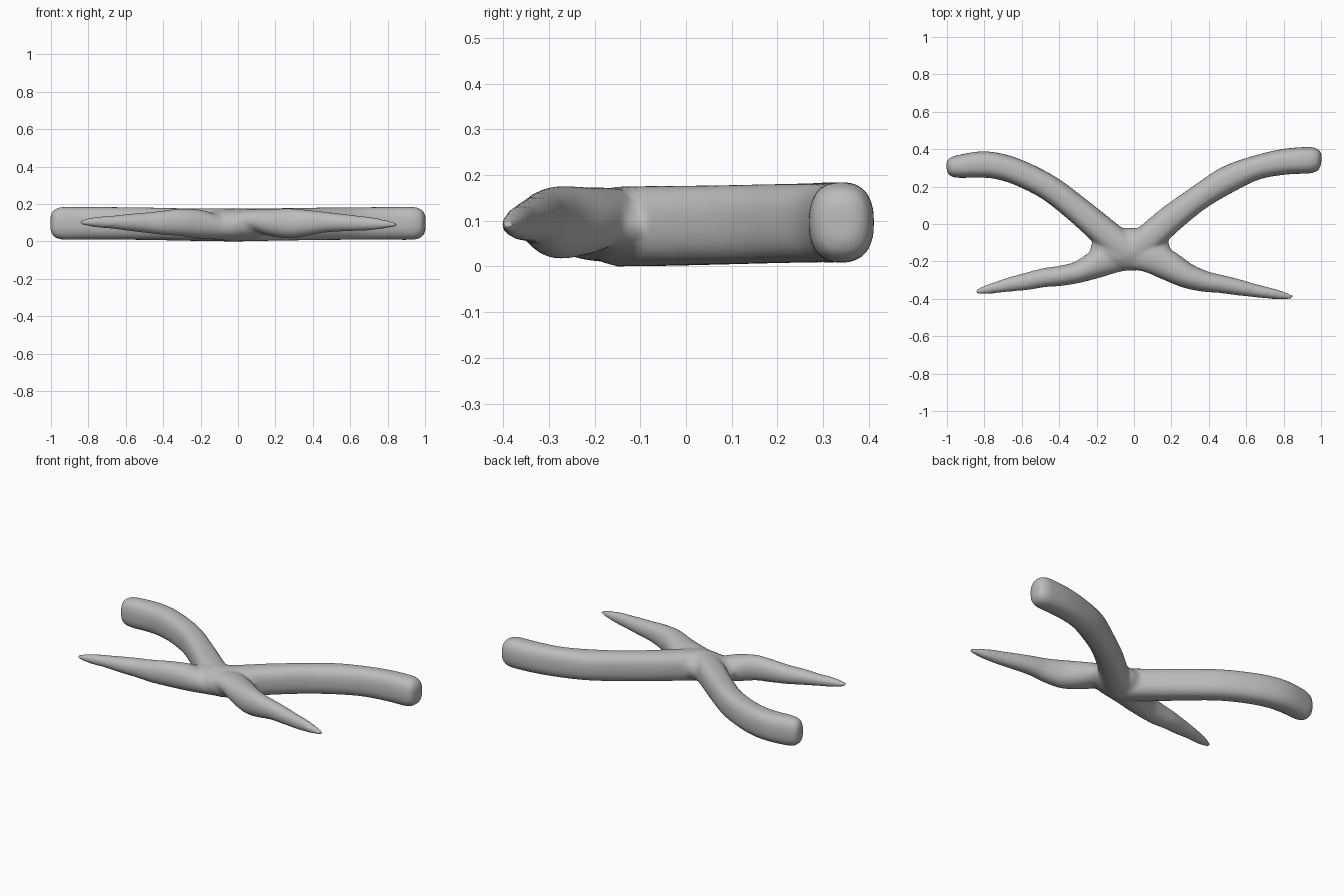
import bpy, bmesh, math
from mathutils import Vector

old = bpy.data.objects.get("Cube")
if old:
    bpy.data.objects.remove(old, do_unlink=True)

# One plain grey
grey = bpy.data.materials.new("Plain grey")
grey.use_nodes = True
COLOUR = (0.5, 0.5, 0.5, 1)
grey.diffuse_color = COLOUR
grey.node_tree.nodes["Principled BSDF"].inputs["Base Color"].default_value = COLOUR

SIDES = 28
STEPS = 6


def spline(p0, p1, p2, p3, t):
    """Catmull-Rom blend of section values."""
    return [0.5 * (2 * b + (c - a) * t + (2 * a - 5 * b + 4 * c - d) * t * t
                   + (3 * b - a - 3 * c + d) * t ** 3)
            for a, b, c, d in zip(p0, p1, p2, p3)]


def limb(bm, sections, power):
    """Loft a tube through (x, y, z, half width, half height) sections."""
    s = [sections[0]] + sections + [sections[-1]]
    path = [spline(*s[i:i + 4], k / STEPS)
            for i in range(len(s) - 3) for k in range(STEPS)]
    path.append(list(sections[-1]))
    rings = []
    for i, (x, y, z, w, h) in enumerate(path):
        a, b = path[max(i - 1, 0)], path[min(i + 1, len(path) - 1)]
        across = Vector((a[1] - b[1], b[0] - a[0], 0)).normalized()
        ring = []
        for k in range(SIDES):
            ang = 2 * math.pi * k / SIDES
            c, n = math.cos(ang), math.sin(ang)
            u = math.copysign(abs(c) ** (2 / power), c) * max(w, 0.004)
            v = math.copysign(abs(n) ** (2 / power), n) * max(h, 0.004)
            ring.append(bm.verts.new(Vector((x, y, z + v)) + across * u))
        rings.append(ring)
    for r, q in zip(rings, rings[1:]):
        for k in range(SIDES):
            j = (k + 1) % SIDES
            bm.faces.new((r[k], r[j], q[j], q[k]))
    bm.faces.new(rings[0][::-1])
    bm.faces.new(rings[-1])


bm = bmesh.new()

# Thick back arms with blunt rounded ends
limb(bm, [(-0.02, -0.15, 0.088, 0.075, 0.088), (0.08, -0.075, 0.089, 0.078, 0.088),
          (0.2, 0.03, 0.091, 0.074, 0.087), (0.35, 0.143, 0.093, 0.068, 0.087),
          (0.5, 0.237, 0.095, 0.073, 0.087), (0.65, 0.300, 0.096, 0.065, 0.087),
          (0.8, 0.332, 0.097, 0.069, 0.088), (0.93, 0.341, 0.097, 0.071, 0.088),
          (0.97, 0.341, 0.097, 0.064, 0.080), (0.99, 0.340, 0.097, 0.052, 0.066),
          (1.002, 0.339, 0.097, 0.025, 0.040)], 2.5)
limb(bm, [(-0.02, -0.15, 0.088, 0.075, 0.088), (-0.14, -0.06, 0.089, 0.078, 0.088),
          (-0.3, 0.075, 0.091, 0.072, 0.087), (-0.45, 0.190, 0.094, 0.069, 0.087),
          (-0.6, 0.268, 0.096, 0.069, 0.087), (-0.72, 0.308, 0.097, 0.070, 0.088),
          (-0.82, 0.318, 0.097, 0.070, 0.088), (-0.93, 0.308, 0.097, 0.062, 0.088),
          (-0.97, 0.305, 0.097, 0.054, 0.080), (-0.99, 0.304, 0.097, 0.044, 0.066),
          (-1.002, 0.303, 0.097, 0.022, 0.040)], 2.5)

# Slender tapering front arms, slightly lumpy
limb(bm, [(0.02, -0.14, 0.080, 0.10, 0.070), (-0.1, -0.175, 0.078, 0.085, 0.068),
          (-0.2, -0.215, 0.092, 0.075, 0.077), (-0.3, -0.258, 0.102, 0.058, 0.074),
          (-0.4, -0.278, 0.100, 0.054, 0.065), (-0.48, -0.287, 0.100, 0.051, 0.056),
          (-0.58, -0.308, 0.102, 0.046, 0.046), (-0.68, -0.326, 0.103, 0.037, 0.034),
          (-0.73, -0.338, 0.103, 0.031, 0.031), (-0.79, -0.351, 0.103, 0.024, 0.023),
          (-0.848, -0.364, 0.102, 0.010, 0.009)], 2.1)
limb(bm, [(-0.03, -0.14, 0.095, 0.10, 0.070), (0.08, -0.175, 0.113, 0.085, 0.060),
          (0.17, -0.215, 0.102, 0.082, 0.072), (0.28, -0.275, 0.097, 0.068, 0.080),
          (0.38, -0.307, 0.100, 0.056, 0.068), (0.46, -0.320, 0.103, 0.049, 0.056),
          (0.55, -0.337, 0.101, 0.044, 0.048), (0.65, -0.357, 0.097, 0.035, 0.040),
          (0.72, -0.369, 0.095, 0.030, 0.034), (0.79, -0.381, 0.092, 0.023, 0.022),
          (0.85, -0.390, 0.090, 0.010, 0.009)], 2.1)

# Central hub that webs the four arms together
hub = bmesh.ops.create_uvsphere(bm, u_segments=32, v_segments=16, radius=1)["verts"]
for v in hub:
    v.co = Vector((v.co.x * 0.215 - 0.02, v.co.y * 0.115 - 0.135, v.co.z * 0.084 + 0.09))

bmesh.ops.recalc_face_normals(bm, faces=bm.faces)
mesh = bpy.data.meshes.new("crossed_arms")
bm.to_mesh(mesh)
bm.free()
body = bpy.data.objects.new("crossed_arms", mesh)
bpy.context.collection.objects.link(body)
mesh.materials.append(grey)

# Fuse everything into one soft skin
remesh = body.modifiers.new("Fuse", "REMESH")
remesh.mode = "VOXEL"
remesh.voxel_size = 0.01
remesh.use_smooth_shade = True
soften = body.modifiers.new("Soften", "SMOOTH")
soften.factor = 0.5
soften.iterations = 8

bpy.context.view_layer.objects.active = body
body.select_set(True)
for name in ("Fuse", "Soften"):
    bpy.ops.object.modifier_apply(modifier=name)
bpy.ops.object.shade_smooth()

# Rest on the ground
low = min(v.co.z for v in body.data.vertices)
for v in body.data.vertices:
    v.co.z -= low
